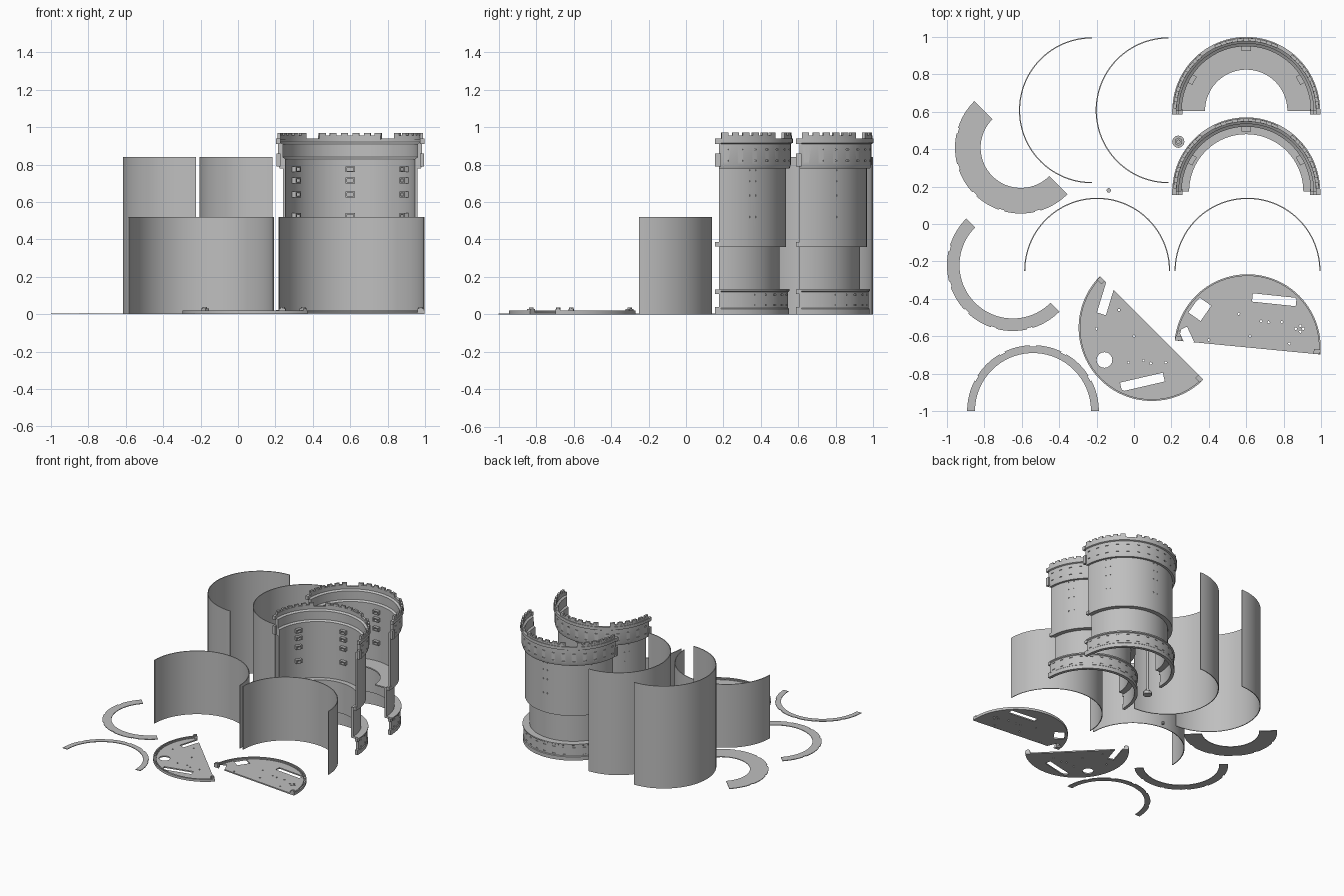
import bpy, bmesh
from math import radians, cos, sin, pi
from mathutils import Matrix, Vector

cube = bpy.data.objects.get("Cube")
if cube:
    bpy.data.objects.remove(cube)

grey = bpy.data.materials.new("plain_grey")
grey.use_nodes = True
grey.diffuse_color = (0.52, 0.52, 0.52, 1)
grey.node_tree.nodes["Principled BSDF"].inputs["Base Color"].default_value = grey.diffuse_color


def finish(name, bm, smooth=True):
    bmesh.ops.recalc_face_normals(bm, faces=bm.faces[:])
    mesh = bpy.data.meshes.new(name)
    bm.to_mesh(mesh)
    bm.free()
    mesh.materials.append(grey)
    if smooth:
        mesh.shade_smooth()
        mesh.set_sharp_from_angle(angle=radians(30))
    ob = bpy.data.objects.new(name, mesh)
    bpy.context.collection.objects.link(ob)
    return ob


def add_sweep(bm, profile, centre, a0, a1, steps):
    """Turn a closed (radius, height) profile through an arc."""
    rows = []
    for i in range(steps + 1):
        a = radians(a0 + (a1 - a0) * i / steps)
        rows.append([bm.verts.new((centre[0] + r * cos(a), centre[1] + r * sin(a), z))
                     for r, z in profile])
    n = len(profile)
    for p, q in zip(rows, rows[1:]):
        for j in range(n):
            k = (j + 1) % n
            bm.faces.new((p[j], p[k], q[k], q[j]))
    bm.faces.new(rows[0])
    bm.faces.new(rows[-1])


def band(r0, r1, z0, z1):
    return [(r0, z0), (r1, z0), (r1, z1), (r0, z1)]


def sweep(name, profile, centre, a0, a1, steps=64):
    bm = bmesh.new()
    add_sweep(bm, profile, centre, a0, a1, steps)
    return finish(name, bm)


def add_box(bm, pos, size, angle=0):
    m = (Matrix.Translation(pos) @ Matrix.Rotation(radians(angle), 4, 'Z')
         @ Matrix.Diagonal((*size, 1)))
    bmesh.ops.create_cube(bm, size=1, matrix=m)


def add_cylinder(bm, pos, radius, height, sides=24):
    bmesh.ops.create_cone(bm, cap_ends=True, segments=sides, radius1=radius, radius2=radius,
                          depth=height, matrix=Matrix.Translation(pos))


def polar(centre, r, a, z):
    return Vector((centre[0] + r * cos(radians(a)), centre[1] + r * sin(radians(a)), z))


def cut(ob, bm):
    """Subtract the cutter mesh and discard it."""
    cutter = finish("cutter", bm, False)
    cutter.hide_render = True
    mod = ob.modifiers.new("cut", 'BOOLEAN')
    mod.operation, mod.solver, mod.object = 'DIFFERENCE', 'EXACT', cutter
    bpy.context.view_layer.objects.active = ob
    bpy.ops.object.modifier_apply(modifier=mod.name)
    bpy.data.objects.remove(cutter)
    ob.data.shade_smooth()
    ob.data.set_sharp_from_angle(angle=radians(30))


# Thin curved cover shells
for name, centre, start, height in (
        ("tall_shell_left", (0.185, 0.608), 90, 0.84),
        ("tall_shell_right", (-0.225, 0.608), 90, 0.84),
        ("short_shell_left", (0.607, -0.25), 0, 0.52),
        ("short_shell_right", (-0.197, -0.25), 0, 0.52)):
    sweep(name, band(0.384, 0.39, 0, height), centre, start, start + 180)

# Half towers: stepped wall, foot and flared crown in one profile
wall = [(.35, 0), (.375, 0), (.375, .03), (.37, .035), (.37, .12), (.378, .125), (.378, .135),
        (.325, .135), (.325, .36), (.36, .36), (.36, .78), (.378, .78), (.385, .8),
        (.385, .91), (.395, .915), (.395, .94), (.375, .94), (.375, .92), (.36, .91),
        (.36, .84), (.345, .83), (.345, .37), (.305, .37), (.305, .12), (.35, .12)]
window_heights = (0.525, 0.64, 0.715, 0.775)

for side, centre in (("front", (0.6, 0.175)), ("back", (0.6, 0.605))):
    tower = sweep(side + "_tower_wall", wall, centre, 0, 180, 72)

    # Slits in the crown and foot, peg holes in the wall
    bm = bmesh.new()
    for i in range(15):
        a = 6 + i * 12
        for r, z in ((.388, .82), (.388, .88), (.374, .05), (.374, .105)):
            add_box(bm, polar(centre, r, a, z), (.02, .022, .007), a)
    for a in (30, 90, 150):
        for z in window_heights:
            for da in (-3, 3):
                add_box(bm, polar(centre, .362, a + da, z - .005), (.014, .009, .009), a + da)
    cut(tower, bm)

    # Battlements: low parapets carrying narrow teeth
    bm = bmesh.new()
    for a0, a1 in ((2, 51), (64, 116), (129, 178)):
        add_sweep(bm, band(.372, .39, .935, .955), centre, a0, a1, 16)
        for i in range(6):
            a = a0 + (a1 - a0 - 5.5) * i / 5
            add_sweep(bm, band(.373, .389, .95, .97), centre, a, a + 5.5, 3)
    finish(side + "_tower_battlements", bm)

    # Bracket blocks inside the wall
    bm = bmesh.new()
    for a in (30, 90, 150):
        for z in window_heights:
            for da in (-3.6, 3.6):
                add_box(bm, polar(centre, .335, a + da, z), (.03, .008, .03), a)
            for dz in (-.012, .012):
                add_box(bm, polar(centre, .335, a, z + dz), (.03, .05, .006), a)
    finish(side + "_tower_brackets", bm, False)

    # Joining clips on the cut ends
    bm = bmesh.new()
    for s in (-1, 1):
        for x, z, h in ((.383, .825, .07), (.385, .925, .03), (.365, .02, .04), (.365, .12, .025),
                        (.352, .375, .025)):
            add_box(bm, (centre[0] + s * x, centre[1] - .004, z), (.022, .03, h))
    finish(side + "_tower_clips", bm, False)

sweep("back_tower_floor", band(.22, .35, .36, .37), (0.6, 0.605), 0, 180)

# Flat spacer rings with small notches on the rim
for name, centre, inner, start in (("wide_ring", (-.605, .408), .215, 135),
                                   ("middle_ring", (-.648, -.22), .285, 135),
                                   ("narrow_ring", (-.54, -1.0), .31, 0)):
    ring = sweep(name, band(inner, .352, 0, .005), centre, start, start + 180)
    bm = bmesh.new()
    for a in (30, 62, 90, 118, 150):
        add_box(bm, polar(centre, .352, start + a, .0025), (.012, .03, .03), start + a)
    cut(ring, bm)


# Half floor discs with raised rim, slots and peg holes
def floor_disc(name, centre, start, slots, holes):
    bm = bmesh.new()
    pts = [bm.verts.new(polar(centre, .385, start + 180 * i / 64, 0)) for i in range(65)]
    face = bm.faces.new(pts)
    up = bmesh.ops.extrude_face_region(bm, geom=[face])["geom"]
    bmesh.ops.translate(bm, vec=(0, 0, .01), verts=[v for v in up if isinstance(v, bmesh.types.BMVert)])
    plate = finish(name, bm)
    bm = bmesh.new()
    for x, y, length, width, angle in slots:
        add_box(bm, (x, y, .005), (length, width, .1), angle)
    for x, y, r in holes:
        add_cylinder(bm, (x, y, .005), r, .1, 16)
    cut(plate, bm)
    bm = bmesh.new()
    add_sweep(bm, band(.368, .375, .009, .016), centre, start, start + 180, 64)
    add_sweep(bm, band(.382, .391, 0, .02), centre, start, start + 180, 64)
    finish(name + "_rim", bm)
    bm = bmesh.new()
    for a in (start + 2, start + 178):
        add_box(bm, polar(centre, .372, a, .015), (.035, .025, .03), a)
        add_cylinder(bm, polar(centre, .372, a, .02), .012, .035, 12)
    finish(name + "_clips", bm)


floor_disc("right_floor_disc", (.095, -.555), 135,
           ((-.145, -.385, .2, .05, 73), (.045, -.845, .235, .048, 13)),
           ((-.158, -.727, .042), (-.08, -.46, .006), (.0, -.6, .006), (-.03, -.74, .006),
            (.05, -.73, .006), (.09, -.745, .006), (.17, -.74, .006), (-.2, -.56, .006)))
floor_disc("left_floor_disc", (.607, -.66), -5.5,
           ((.75, -.405, .235, .045, -6), (.352, -.455, .1, .08, 55), (.28, -.6, .05, .09, 25)),
           ((.89, -.545, .007), (.89, -.575, .007), (.865, -.56, .007), (.905, -.56, .007),
            (.56, -.48, .006), (.68, -.52, .006), (.72, -.525, .006), (.79, -.525, .006),
            (.4, -.62, .006), (.83, -.64, .006), (.62, -.6, .006)))

# Loose rod with a stepped foot, and a small peg
bm = bmesh.new()
for r, z, h, sides in ((.033, .012, .024, 12), (.022, .032, .016, 6), (.011, .26, .5, 16)):
    add_cylinder(bm, (.237, .44, z), r, h, sides)
finish("loose_rod", bm)
bm = bmesh.new()
add_cylinder(bm, (-.135, .18, .01), .012, .02, 12)
finish("small_peg", bm)
